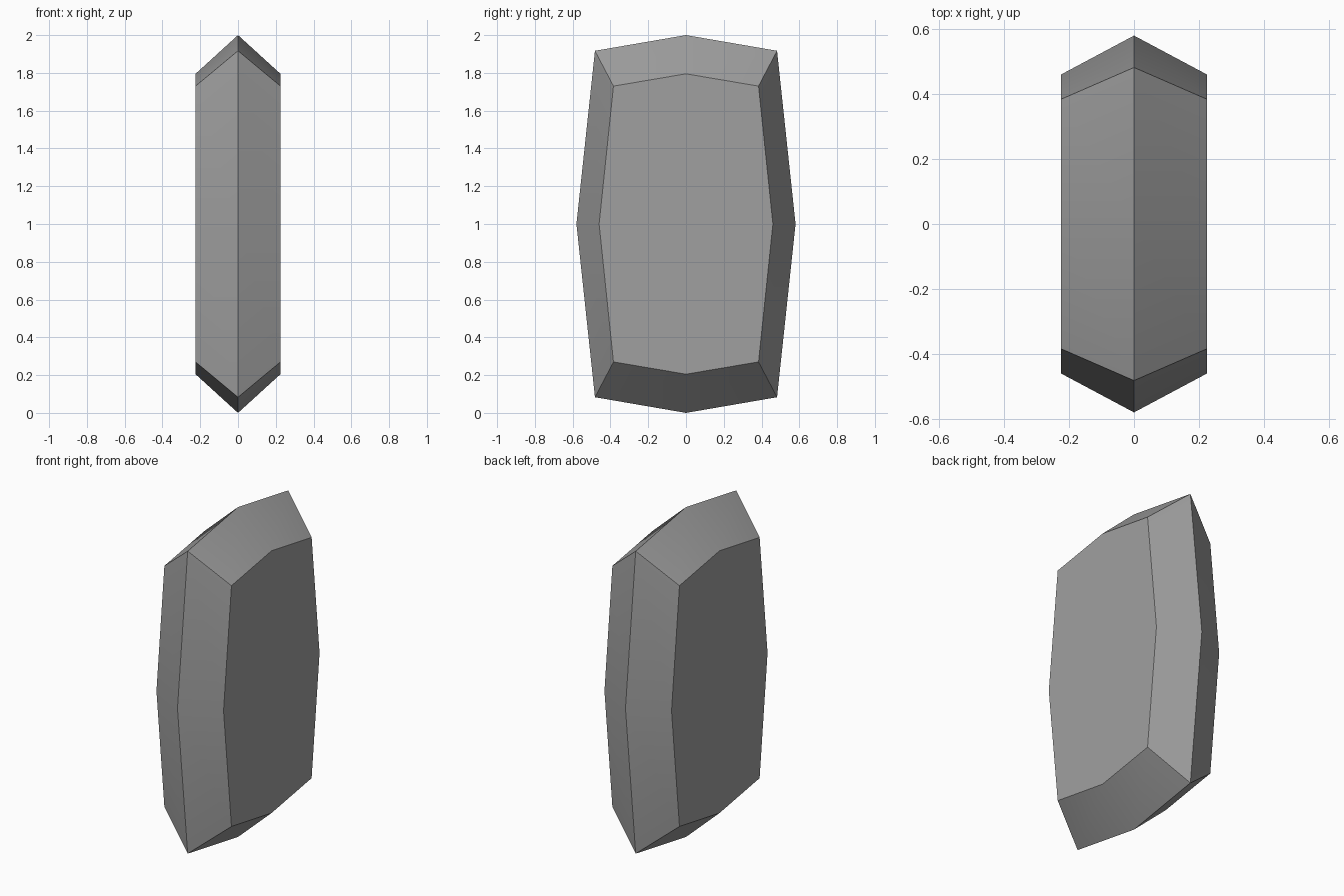
import bpy, bmesh, math

cube = bpy.data.objects.get("Cube")
if cube:
    bpy.data.objects.remove(cube, do_unlink=True)

HALF_THICK = 0.225


def outline(side, corner_y, corner_z, top):
    """Eight-sided outline in y and z, measured from the centre."""
    quarter = [(side, 0), (corner_y, corner_z), (0, top), (-corner_y, corner_z)]
    return quarter + [(-y, -z) for y, z in quarter]


# Wide girdle in the middle, smaller flat face on either side
girdle = outline(0.58, 0.482, 0.917, 1.0)
face = outline(0.46, 0.384, 0.73, 0.795)

bm = bmesh.new()
rings = [[bm.verts.new((x, y, z + 1)) for y, z in points]
         for x, points in ((-HALF_THICK, face), (0, girdle), (HALF_THICK, face))]

# Bevelled rim
for a, b in zip(rings, rings[1:]):
    for i in range(len(a)):
        j = (i + 1) % len(a)
        bm.faces.new((a[i], a[j], b[j], b[i]))

# Flat faces
bm.faces.new(rings[0])
bm.faces.new(rings[-1])
bmesh.ops.recalc_face_normals(bm, faces=bm.faces)

mesh = bpy.data.meshes.new("faceted_slab")
bm.to_mesh(mesh)
bm.free()
slab = bpy.data.objects.new("faceted_slab", mesh)
bpy.context.collection.objects.link(slab)

# Plain grey
colour = (0.35, 0.35, 0.35, 1)
grey = bpy.data.materials.new("grey")
grey.use_nodes = True
grey.diffuse_color = colour
grey.node_tree.nodes["Principled BSDF"].inputs["Base Color"].default_value = colour
mesh.materials.append(grey)

# Soft shading over shallow bends, crisp facet edges
bpy.ops.object.select_all(action="DESELECT")
slab.select_set(True)
bpy.context.view_layer.objects.active = slab
bpy.ops.object.shade_smooth_by_angle(angle=math.radians(30))
